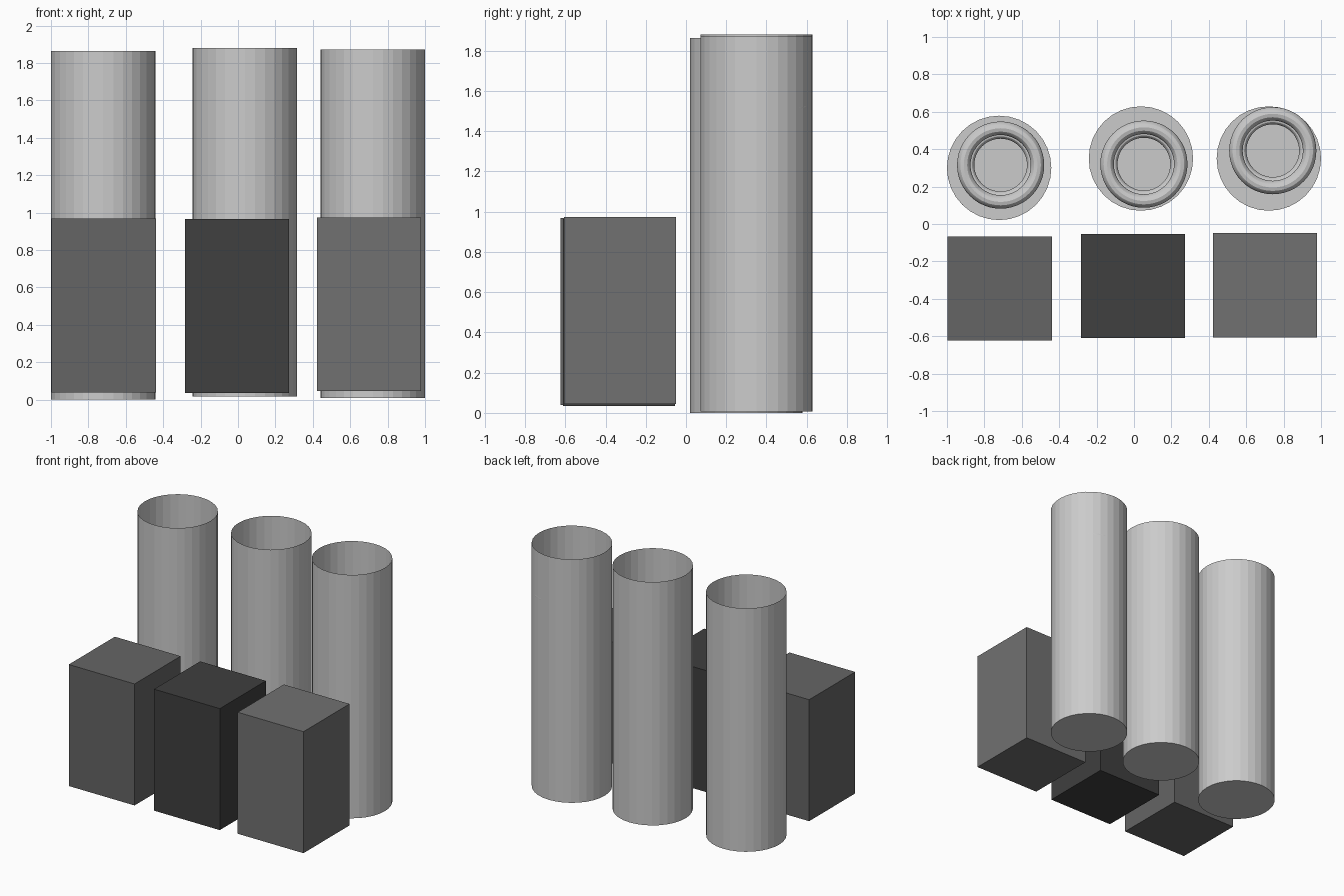
import bpy, bmesh

if "Cube" in bpy.data.objects:
    bpy.data.objects.remove(bpy.data.objects["Cube"])


def paint(obj, name, v):
    mat = bpy.data.materials.new(name)
    mat.diffuse_color = (v, v, v, 1)
    mat.use_nodes = True
    mat.node_tree.nodes["Principled BSDF"].inputs["Base Color"].default_value = mat.diffuse_color
    obj.data.materials.append(mat)


# Thin-walled tube: open at the top, closed at the bottom
def tube(name, x, y, z, radius=0.279, height=1.863):
    bpy.ops.mesh.primitive_cylinder_add(vertices=32, radius=radius, depth=height,
                                        location=(x, y, z + height / 2))
    obj = bpy.context.object
    obj.name = name
    bm = bmesh.new()
    bm.from_mesh(obj.data)
    top = [f for f in bm.faces if f.normal.z > 0.9]
    bmesh.ops.delete(bm, geom=top, context='FACES_ONLY')
    bm.to_mesh(obj.data)
    bm.free()


# Rounded ring lying flat inside a tube
def ring(name, x, y, z, major, minor):
    bpy.ops.mesh.primitive_torus_add(major_radius=major, minor_radius=minor,
                                     major_segments=48, minor_segments=12,
                                     location=(x, y, z))
    obj = bpy.context.object
    obj.name = name
    bpy.ops.object.shade_smooth_by_angle()


# Dark box standing in front of a tube
def box(name, x, y, z, shade):
    bpy.ops.mesh.primitive_cube_add(size=1, location=(x, y, z))
    obj = bpy.context.object
    obj.name = name
    obj.scale = (0.557, 0.557, 0.93)
    paint(obj, name + "_grey", shade)


# side, tube base, ring centre, box centre, box shade
sets = [
    ("left", (-0.721, 0.30, 0.0), (-0.713, 0.315), (-0.718, -0.345, 0.503), 0.13),
    ("middle", (0.037, 0.35, 0.018), (0.053, 0.32), (-0.005, -0.332, 0.50), 0.05),
    ("right", (0.721, 0.35, 0.008), (0.742, 0.392), (0.70, -0.327, 0.51), 0.165),
]
for side, base, centre, front, shade in sets:
    tube(side + "_tube", *base)
    ring(side + "_outer_ring", *centre, base[2] + 1.51, 0.197, 0.036)
    ring(side + "_inner_ring", *centre, base[2] + 1.45, 0.165, 0.024)
    box(side + "_box", *front, shade)
